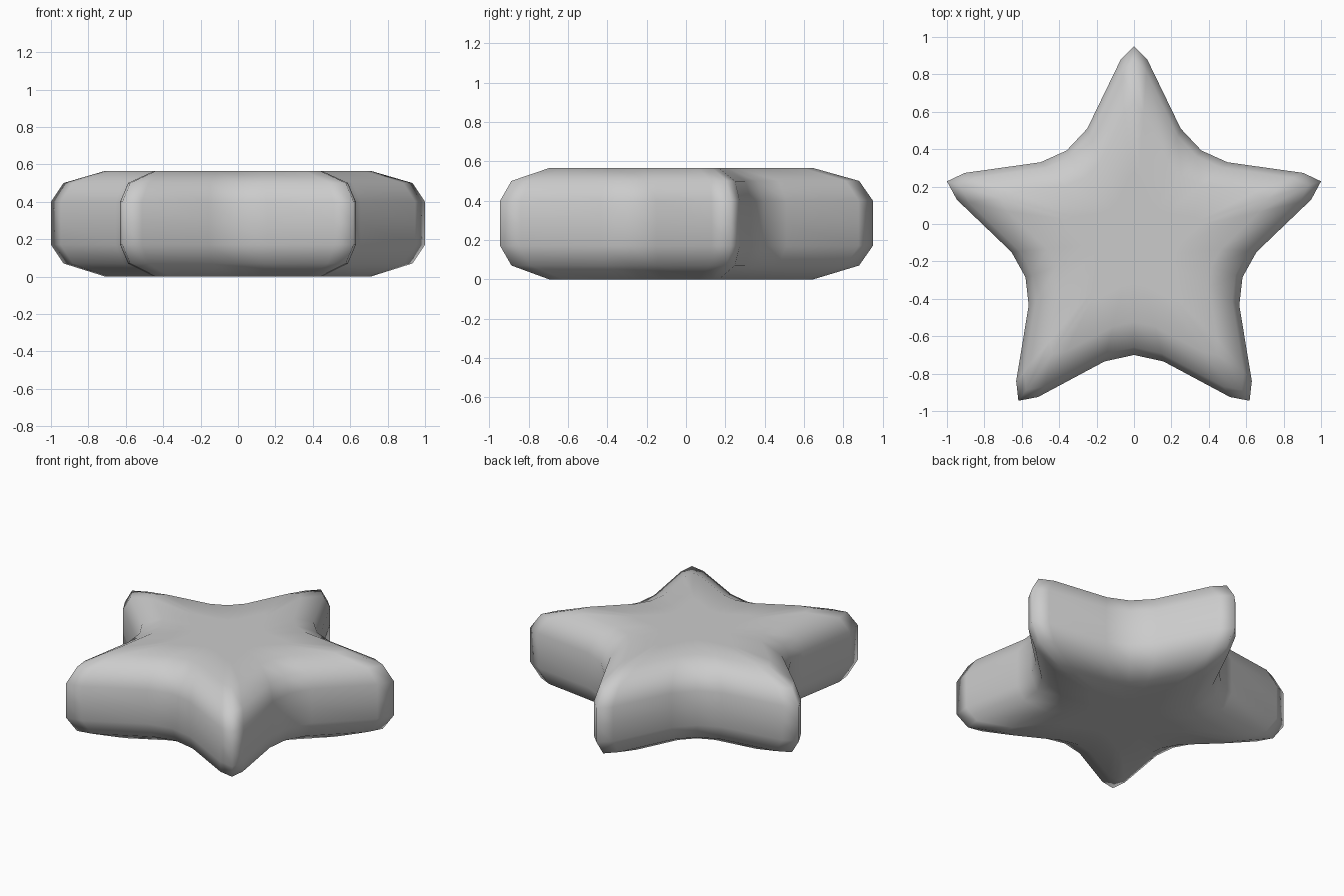
import bpy, bmesh

if "Cube" in bpy.data.objects:
    bpy.data.objects.remove(bpy.data.objects["Cube"])

# Right half of the star outline, from the top point round to the bottom notch
HALF = [(0, 0.95), (0.072, 0.877), (0.25, 0.51), (0.36, 0.393), (0.50, 0.33),
        (0.905, 0.273), (1.0, 0.228), (0.947, 0.13), (0.655, -0.15), (0.58, -0.285),
        (0.563, -0.435), (0.63, -0.84), (0.618, -0.945), (0.513, -0.925),
        (0.158, -0.735), (0, -0.70)]
outline = HALF + [(-x, y) for x, y in reversed(HALF[1:-1])]
CY = -0.09   # centre of the star, the outline is scaled about it

# Rounded side: (height, scale of outline)
RINGS = [(0.0, 0.36), (0.0, 0.71), (0.07, 0.933), (0.17, 1.0), (0.285, 1.0),
         (0.40, 1.0), (0.50, 0.933), (0.565, 0.71), (0.565, 0.36)]

bm = bmesh.new()
rings = [[bm.verts.new((x * s, CY + (y - CY) * s, z)) for x, y in outline]
         for z, s in RINGS]
n = len(outline)
for a, b in zip(rings, rings[1:]):
    for i in range(n):
        j = (i + 1) % n
        bm.faces.new((a[i], a[j], b[j], b[i]))

# Flat top and bottom
for ring, z in ((rings[0], 0.0), (rings[-1], 0.565)):
    c = bm.verts.new((0, CY, z))
    for i in range(n):
        bm.faces.new((ring[i], ring[(i + 1) % n], c))
bmesh.ops.recalc_face_normals(bm, faces=bm.faces)
for f in bm.faces:
    f.smooth = True

mesh = bpy.data.meshes.new("star")
bm.to_mesh(mesh)
bm.free()
bpy.context.collection.objects.link(bpy.data.objects.new("star", mesh))
